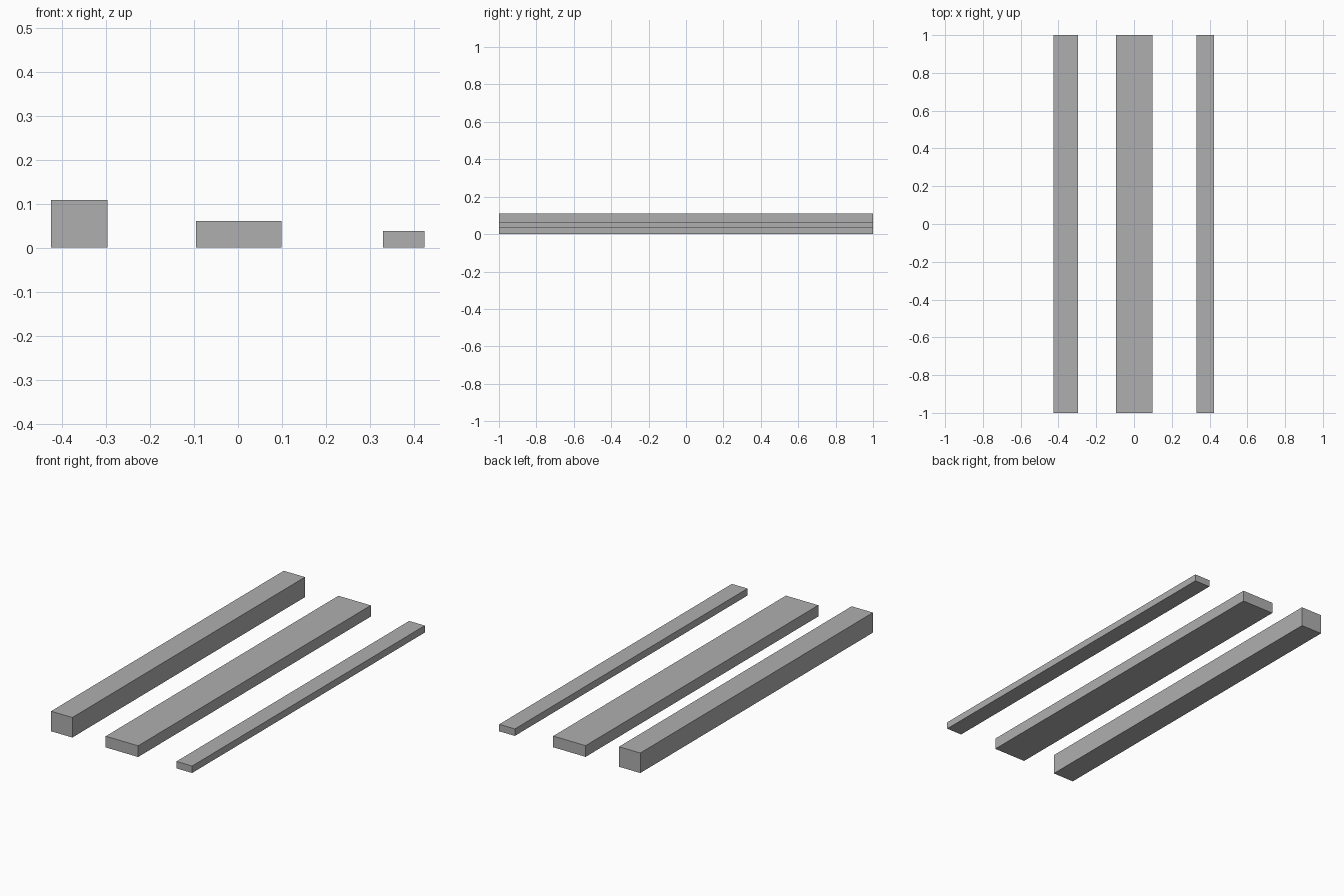
import bpy

if "Cube" in bpy.data.objects:
    bpy.data.objects.remove(bpy.data.objects["Cube"])

# Darker grey shared by all bars
grey = bpy.data.materials.new("dark_grey")
grey.diffuse_color = (0.43, 0.43, 0.43, 1)
grey.use_nodes = True
grey.node_tree.nodes["Principled BSDF"].inputs["Base Color"].default_value = grey.diffuse_color


def bar(name, x0, x1, height):
    """Straight rectangular bar resting on the ground, running along y."""
    bpy.ops.mesh.primitive_cube_add(size=1, location=((x0 + x1) / 2, 0, height / 2))
    ob = bpy.context.object
    ob.name = name
    ob.scale = (x1 - x0, 2, height)
    bpy.ops.object.transform_apply(location=False, rotation=False, scale=True)
    ob.data.materials.append(grey)


# Three separate bars: tall, wide and thin
bar("tall_bar", -0.425, -0.297, 0.109)
bar("wide_bar", -0.096, 0.099, 0.061)
bar("thin_bar", 0.330, 0.424, 0.038)
